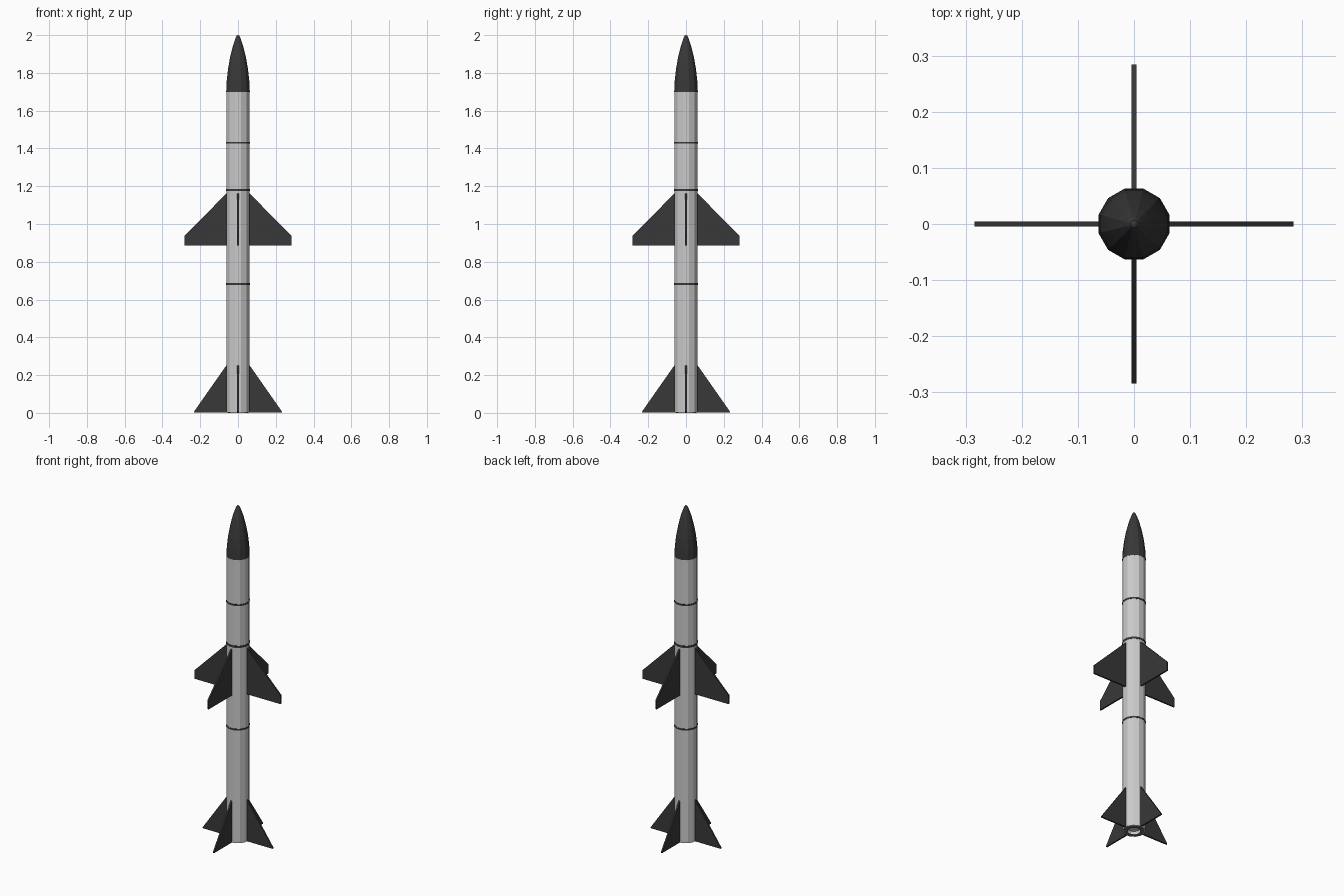
import bpy, bmesh, math
from mathutils import Matrix

if "Cube" in bpy.data.objects:
    bpy.data.objects.remove(bpy.data.objects["Cube"])

SIDES = 12
COS = math.cos(math.pi / SIDES)   # flat sides face the fins


def material(name, v):
    m = bpy.data.materials.new(name)
    m.diffuse_color = (v, v, v, 1)
    m.use_nodes = True
    m.node_tree.nodes["Principled BSDF"].inputs["Base Color"].default_value = m.diffuse_color
    return m


dark = material("dark_grey", 0.04)
mid = material("mid_grey", 0.15)


def finish(name, bm, mat=None):
    bmesh.ops.recalc_face_normals(bm, faces=bm.faces)
    me = bpy.data.meshes.new(name)
    bm.to_mesh(me)
    bm.free()
    ob = bpy.data.objects.new(name, me)
    bpy.context.collection.objects.link(ob)
    if mat:
        me.materials.append(mat)
    return ob


def lathe(name, profile, mat=None, closed=False):
    """Turn (apothem, z) points around z; a zero radius closes to a point."""
    bm = bmesh.new()
    rings = []
    for r, z in profile:
        if r == 0:
            rings.append([bm.verts.new((0, 0, z))] * SIDES)
            continue
        ring = []
        for i in range(SIDES):
            a = (i + 0.5) * 2 * math.pi / SIDES
            ring.append(bm.verts.new((r / COS * math.cos(a), r / COS * math.sin(a), z)))
        rings.append(ring)
    pairs = list(zip(rings, rings[1:]))
    if closed:
        pairs.append((rings[-1], rings[0]))
    for lo, hi in pairs:
        for i in range(SIDES):
            j = (i + 1) % SIDES
            quad = list(dict.fromkeys((lo[i], lo[j], hi[j], hi[i])))
            bm.faces.new(quad)
    return finish(name, bm, mat)


def fin_set(name, outline, thick):
    """Four copies of a flat (x, z) outline around the body."""
    for k in range(4):
        bm = bmesh.new()
        face = bm.faces.new([bm.verts.new((x, -thick / 2, z)) for x, z in outline])
        out = bmesh.ops.extrude_face_region(bm, geom=[face])
        verts = [g for g in out["geom"] if isinstance(g, bmesh.types.BMVert)]
        bmesh.ops.translate(bm, verts=verts, vec=(0, thick, 0))
        bmesh.ops.rotate(bm, verts=bm.verts, matrix=Matrix.Rotation(k * math.pi / 2, 3, 'Z'))
        finish(f"{name}_{k + 1}", bm, dark)


# Body tube with a shallow exhaust recess
lathe("body", [(0, 0.02), (0.036, 0.02), (0.036, 0.002), (0.0615, 0.002),
               (0.0615, 1.70), (0, 1.70)])
lathe("exhaust_ring", [(0.036, 0.0), (0.055, 0.0), (0.055, 0.01), (0.036, 0.01)], mid, True)

# Ogive nose
lathe("nose_cone", [(0, 1.70), (0.0625, 1.70), (0.0595, 1.76), (0.053, 1.82),
                    (0.0425, 1.88), (0.028, 1.94), (0.0125, 1.985), (0.006, 1.998), (0, 2.0)], dark)

# Dark joint bands
for n, (z, h) in enumerate([(0.683, 0.010), (1.18, 0.012), (1.43, 0.010)]):
    lathe(f"joint_band_{n + 1}", [(0.058, z - h / 2), (0.063, z - h / 2),
                                  (0.063, z + h / 2), (0.058, z + h / 2)], dark, True)

# Mid wings and tail fins
fin_set("mid_wing", [(0.055, 0.885), (0.284, 0.885), (0.284, 0.938), (0.0625, 1.16), (0.055, 1.165)], 0.009)
fin_set("tail_fin", [(0.055, 0.003), (0.232, 0.003), (0.232, 0.008), (0.0625, 0.25), (0.055, 0.26)], 0.009)
